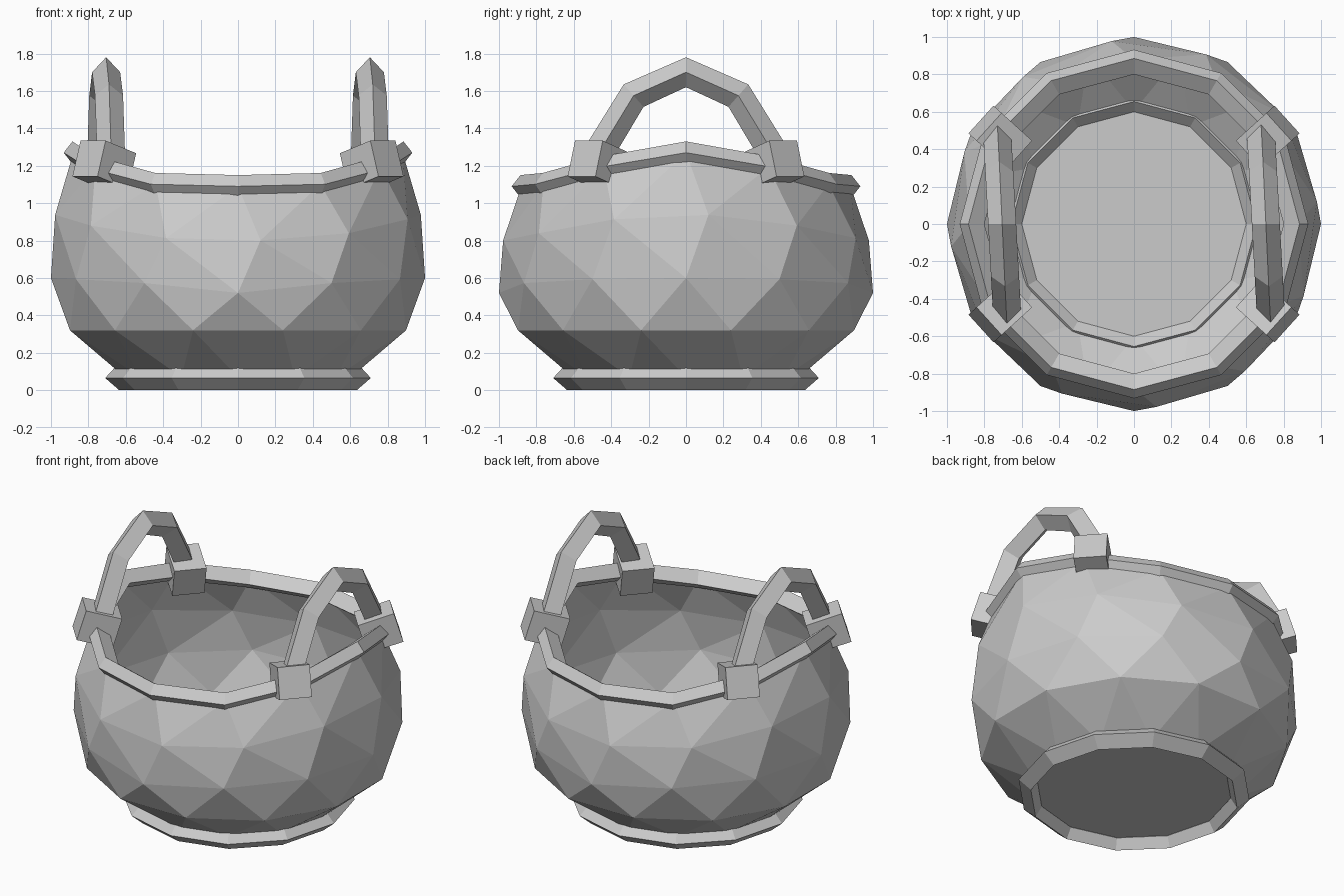
import bpy, bmesh, math
from mathutils import Vector, Matrix

if "Cube" in bpy.data.objects:
    bpy.data.objects.remove(bpy.data.objects["Cube"])

N = 12


def make_object(name, bm):
    bmesh.ops.recalc_face_normals(bm, faces=bm.faces[:])
    me = bpy.data.meshes.new(name)
    bm.to_mesh(me)
    bm.free()
    ob = bpy.data.objects.new(name, me)
    bpy.context.collection.objects.link(ob)
    return ob


def saddle(angle, lift, power):
    # height gain towards the left and right sides
    return lift * abs(math.cos(angle)) ** power


def ring_points(r, z, offset=0.0, lift=0.0, power=1.0):
    pts = []
    for i in range(N):
        a = math.radians(offset) + math.tau * i / N
        pts.append(Vector((r * math.cos(a), r * math.sin(a), z + saddle(a, lift, power))))
    return pts


def tube(name, sections, closed):
    # skin a list of equal-sized cross-sections
    bm = bmesh.new()
    loops = [[bm.verts.new(p) for p in s] for s in sections]
    k = len(loops[0])
    count = len(loops) if closed else len(loops) - 1
    for i in range(count):
        a, b = loops[i], loops[(i + 1) % len(loops)]
        for j in range(k):
            bm.faces.new((a[j], a[(j + 1) % k], b[(j + 1) % k], b[j]))
    if not closed:
        bm.faces.new(loops[0])
        bm.faces.new(loops[-1])
    return make_object(name, bm)


def hoop(name, profile, lift=0.0, power=1.0):
    columns = [ring_points(r, z, 0, lift, power) for r, z in profile]
    return tube(name, list(zip(*columns)), True)


# Bowl: faceted open shell, rings staggered so the sides are triangles
specs = [(0.605, 0.07, 0, 0, 1), (0.93, 0.32, 15, 0, 1), (1.0, 0.52, 0, 0.08, 0.6),
         (0.985, 0.80, 7, 0.14, 2.5), (0.88, 1.09, 0, 0.18, 4)]
bm = bmesh.new()
rings = [[bm.verts.new(p) for p in ring_points(*s)] for s in specs]
bm.faces.new(rings[0])
for k in range(len(rings) - 1):
    a, b = rings[k], rings[k + 1]
    shift = 0 if specs[k + 1][2] > specs[k][2] else 1
    for i in range(N):
        n = (i + 1) % N
        p, q = b[(i + shift) % N], b[(i + shift + 1) % N]
        bm.faces.new((a[i], a[n], p))
        bm.faces.new((p, a[n], q))
make_object("bowl", bm)

# Foot and rim: diamond-section hoops
hoop("foot_ring", [(0.635, 0), (0.71, 0.065), (0.655, 0.125), (0.595, 0.065)])
hoop("rim", [(0.885, 1.03), (0.932, 1.09), (0.885, 1.15), (0.80, 1.09)], 0.18, 4)

# Handles: diamond-section arches, slightly skewed in plan
path = [Vector((y, z)) for y, z in
        [(-0.49, 1.23), (-0.28, 1.575), (0, 1.70), (0.28, 1.575), (0.49, 1.23)]]
for side, label in ((-1, "left"), (1, "right")):
    sections = []
    for i, p in enumerate(path):
        d0 = (p - path[max(i - 1, 0)]).normalized()
        d1 = (path[min(i + 1, 4)] - p).normalized()
        t = (d0 + d1).normalized()
        n = Vector((-t.y, t.x)) * 0.08
        x = side * 0.705 - 0.055 * p.x
        sections.append([Vector((x, p.x + n.x, p.y + n.y)),
                         Vector((x + 0.075, p.x, p.y)),
                         Vector((x, p.x - n.x, p.y - n.y)),
                         Vector((x - 0.075, p.x, p.y))])
    tube("handle_" + label, sections, False)

# Handle brackets: blocks turned outwards and dipping inwards
for sx, lx in ((-1, "left"), (1, "right")):
    for sy, ly in ((-1, "front"), (1, "back")):
        yaw = math.atan2(sy * 0.67, sx * 0.74)
        m = (Matrix.Translation((sx * 0.715, sy * 0.465, 1.205))
             @ Matrix.Rotation(yaw, 4, 'Z')
             @ Matrix.Rotation(math.radians(-17), 4, 'Y')
             @ Matrix.Diagonal((0.23, 0.20, 0.20, 1)))
        bm = bmesh.new()
        bmesh.ops.create_cube(bm, size=1, matrix=m)
        make_object("bracket_%s_%s" % (ly, lx), bm)
